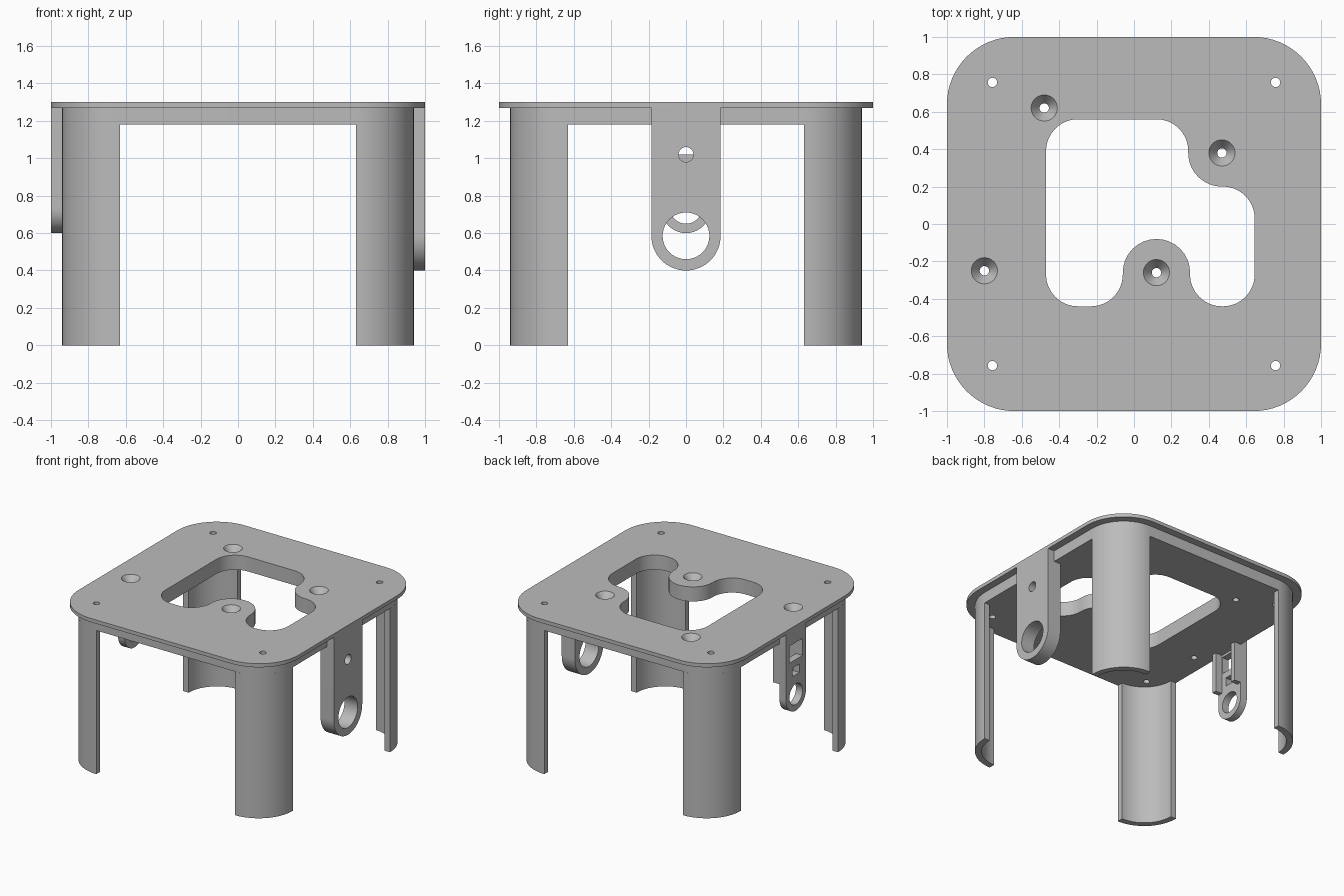
import bpy, bmesh
from math import cos, sin, radians
from mathutils import Vector

if "Cube" in bpy.data.objects:
    bpy.data.objects.remove(bpy.data.objects["Cube"], do_unlink=True)

grey = bpy.data.materials.new("plain grey")
grey.use_nodes = True
grey.diffuse_color = (0.5, 0.5, 0.5, 1)
grey.node_tree.nodes["Principled BSDF"].inputs["Base Color"].default_value = (0.5, 0.5, 0.5, 1)


def arc(cx, cy, r, a0, a1, n=16):
    steps = [radians(a0 + (a1 - a0) * i / n) for i in range(n + 1)]
    return [(cx + r * cos(a), cy + r * sin(a)) for a in steps]


def circle(cx, cy, r):
    return arc(cx, cy, r, 0, 360, 40)[:-1]


def rect(x0, x1, y0, y1):
    return [(x0, y0), (x1, y0), (x1, y1), (x0, y1)]


def rounded_square(half, r):
    c = half - r
    corners = ((c, c, 0), (-c, c, 90), (-c, -c, 180), (c, -c, 270))
    return [p for x, y, a in corners for p in arc(x, y, r, a, a + 90)]


def prism(name, outline, lo, hi, along="z"):
    """Extrude a closed outline from lo to hi; along x the outline is (y, z)."""
    bm = bmesh.new()
    place = (lambda p, d: (p[0], p[1], d)) if along == "z" else (lambda p, d: (d, p[0], p[1]))
    face = bm.faces.new([bm.verts.new(place(p, lo)) for p in outline])
    bmesh.ops.remove_doubles(bm, verts=bm.verts, dist=0.0005)
    side = bmesh.ops.extrude_face_region(bm, geom=bm.faces[:])
    move = Vector(place((0, 0), hi - lo))
    bmesh.ops.translate(bm, vec=move, verts=[v for v in side["geom"] if isinstance(v, bmesh.types.BMVert)])
    bmesh.ops.recalc_face_normals(bm, faces=bm.faces)
    return finish(name, bm)


def cone(name, x, y, r0, r1, z0, z1):
    bm = bmesh.new()
    bmesh.ops.create_cone(bm, cap_ends=True, segments=40, radius1=r0, radius2=r1, depth=z1 - z0)
    bmesh.ops.translate(bm, vec=(x, y, (z0 + z1) / 2), verts=bm.verts)
    return finish(name, bm)


def finish(name, bm):
    mesh = bpy.data.meshes.new(name)
    bm.to_mesh(mesh)
    bm.free()
    mesh.materials.append(grey)
    ob = bpy.data.objects.new(name, mesh)
    bpy.context.collection.objects.link(ob)
    return ob


def activate(ob):
    bpy.ops.object.select_all(action="DESELECT")
    ob.select_set(True)
    bpy.context.view_layer.objects.active = ob


def combine(ob, tool, operation="DIFFERENCE"):
    tool.hide_render = True
    mod = ob.modifiers.new(operation.lower(), "BOOLEAN")
    mod.operation, mod.object, mod.solver = operation, tool, "EXACT"
    activate(ob)
    bpy.ops.object.modifier_apply(modifier=mod.name)
    bpy.data.objects.remove(tool, do_unlink=True)


# Deck: thick slab with a thin overhanging lip
TOP, LIP, UNDER = 1.30, 1.27, 1.18
deck = prism("deck", rounded_square(0.94, 0.31), UNDER, 1.285)
combine(deck, prism("lip", rounded_square(1.0, 0.36), LIP, TOP), "UNION")

# Central opening that curves around two screw bosses
opening = (arc(-.30, -.27, .17, 180, 270) + arc(-.23, -.27, .17, 270, 360)
           + arc(.12, -.26, .18, 180, 0) + arc(.47, -.27, .17, 180, 270)
           + arc(.475, -.27, .17, 270, 360) + arc(.475, .03, .17, 0, 90)
           + arc(.47, .38, .18, 270, 180) + arc(.12, .39, .17, 0, 90)
           + arc(-.30, .39, .17, 90, 180))
combine(deck, prism("opening_cutter", opening, 1.0, 1.5))

# Countersunk screw holes and plain corner holes
screws = [(-.48, .62), (.47, .38), (-.8, -.25), (.12, -.26)]
corners = [(sx, sy) for sx in (-1, 1) for sy in (-1, 1)]
for x, y in screws:
    combine(deck, cone("countersink_cutter", x, y, 0.025, 0.085, TOP - 0.06, TOP + 0.02))
for x, y in screws + [(0.757 * sx, 0.757 * sy) for sx, sy in corners]:
    combine(deck, prism("hole_cutter", circle(x, y, 0.025), 1.0, 1.5))

# Legs: quarter-round shells under each corner
parts = [deck]
quarter = arc(.63, .63, .31, 0, 90, 24) + arc(.63, .63, .26, 90, 0, 24)
for sx, sy in corners:
    name = ("front" if sy < 0 else "back") + ("_left" if sx > 0 else "_right") + "_leg"
    parts.append(prism(name, [(sx * x, sy * y) for x, y in quarter], 0, UNDER))


def tab(name, half, centre, x0, x1):
    outline = arc(0, centre, half, 180, 360, 32) + [(half, LIP), (-half, LIP)]
    return prism(name, outline, x0, x1, "x")


# Large tab with a bearing hole and a small screw hole
left_tab = tab("left_tab", 0.185, 0.585, 0.88, 1.0)
for z, r in ((0.585, 0.125), (1.02, 0.04)):
    combine(left_tab, prism("tab_cutter", circle(0, z, r), 0.7, 1.2, "x"))

# Small tab with a round hole, two slots and inner rails
right_tab = tab("right_tab", 0.13, 0.73, -1.0, -0.94)
for shape in (circle(0, 0.735, 0.085), rect(-.045, .045, .895, .965), rect(-.085, .085, 1.02, 1.16)):
    combine(right_tab, prism("slot_cutter", shape, -1.2, -0.7, "x"))
parts += [left_tab, right_tab]
for side, s in (("front", -1), ("back", 1)):
    parts.append(prism(side + "_tab_rail", rect(*sorted((s * .09, s * .13)), .85, UNDER), -0.94, -0.88, "x"))

for ob in parts:
    activate(ob)
    bpy.ops.object.shade_smooth_by_angle(angle=radians(30))
